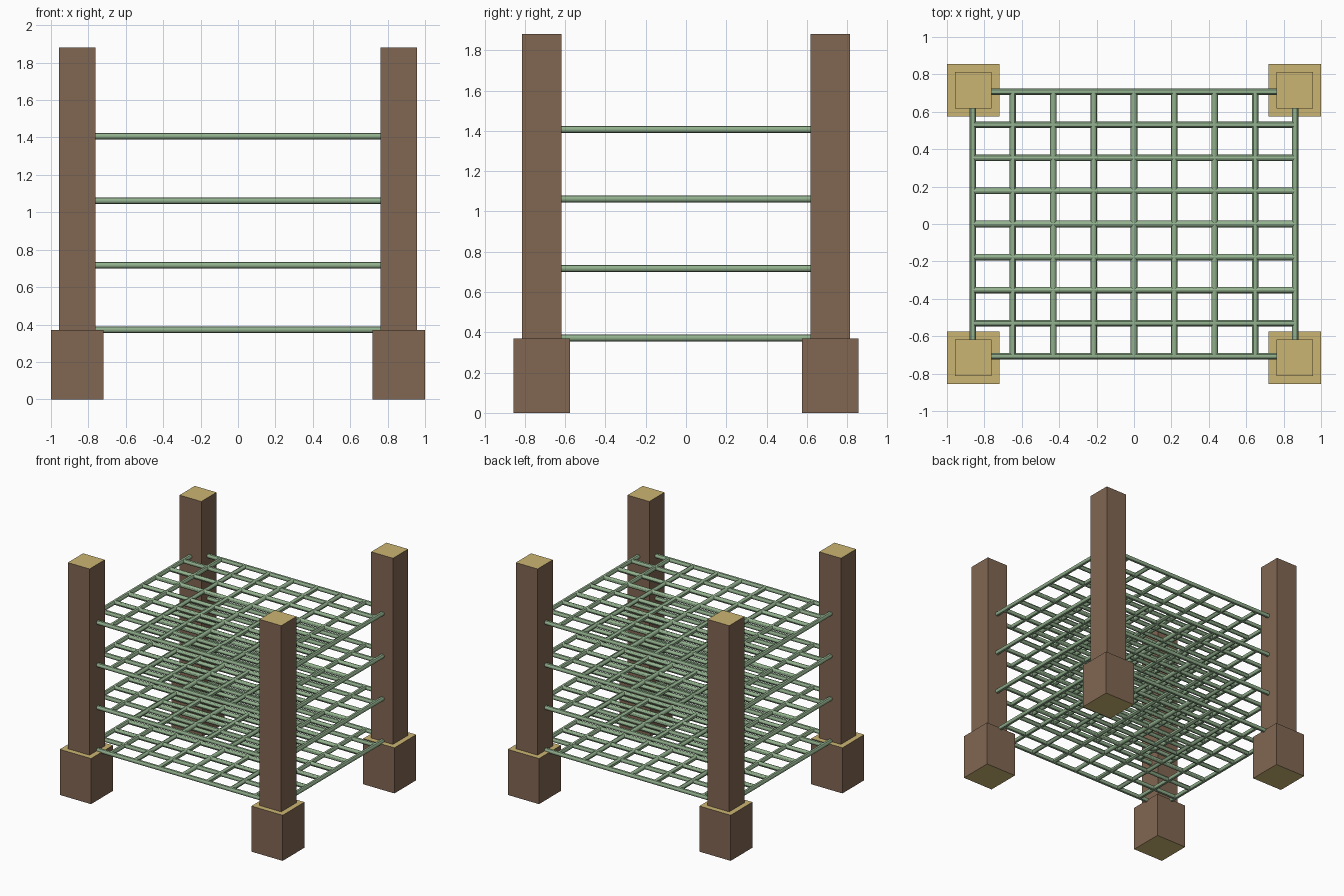
import bpy, bmesh
from mathutils import Matrix

cube = bpy.data.objects.get("Cube")
if cube:
    bpy.data.objects.remove(cube, do_unlink=True)


def make_material(name, rgb):
    mat = bpy.data.materials.new(name)
    mat.use_nodes = True
    color = (*rgb, 1)
    mat.diffuse_color = color
    mat.node_tree.nodes["Principled BSDF"].inputs["Base Color"].default_value = color
    return mat


bark = make_material("brown wood", (0.22, 0.135, 0.085))
end_grain = make_material("tan end grain", (0.60, 0.46, 0.17))
green = make_material("sage green", (0.29, 0.44, 0.27))

POST_X, POST_Y = 0.86, 0.716
ROD_X, ROD_Y = 0.863, 0.707
RADIUS = 0.0175
CELLS = 8
LEVELS = [0.372 + 0.345 * i for i in range(4)]


def finish(name, bm, materials):
    mesh = bpy.data.meshes.new(name)
    bm.to_mesh(mesh)
    bm.free()
    for mat in materials:
        mesh.materials.append(mat)
    obj = bpy.data.objects.new(name, mesh)
    bpy.context.collection.objects.link(obj)
    return obj


def timber(name, x, y, half, bottom, top):
    """Square block with brown sides and tan cut ends."""
    bm = bmesh.new()
    size = Matrix.Diagonal((2 * half, 2 * half, top - bottom, 1))
    place = Matrix.Translation((x, y, (bottom + top) / 2))
    bmesh.ops.create_cube(bm, size=1, matrix=place @ size)
    bm.normal_update()
    for face in bm.faces:
        face.material_index = int(abs(face.normal.z) > 0.5)
    return finish(name, bm, [bark, end_grain])


def add_rod(bm, x, y, length, axis):
    """Round bar lying along x or y."""
    turn = Matrix.Rotation(1.5707963, 4, "Y" if axis == "x" else "X")
    bmesh.ops.create_cone(bm, cap_ends=True, segments=12, radius1=RADIUS,
                          radius2=RADIUS, depth=length,
                          matrix=Matrix.Translation((x, y, 0)) @ turn)


# Corner posts on wider footings
for sx, side in ((-1, "right"), (1, "left")):
    for sy, end in ((-1, "front"), (1, "back")):
        x, y = sx * POST_X, sy * POST_Y
        timber(f"{end}_{side}_footing", x, y, 0.14, 0, 0.37)
        timber(f"{end}_{side}_post", x, y, 0.0975, 0.37, 1.88)

# Grid shelves of crossed bars
for number, height in enumerate(LEVELS, 1):
    bm = bmesh.new()
    for i in range(CELLS + 1):
        t = 2 * i / CELLS - 1
        add_rod(bm, 0, t * ROD_Y, 2 * ROD_X, "x")
        add_rod(bm, t * ROD_X, 0, 2 * ROD_Y, "y")
    shelf = finish(f"grid_shelf_{number}", bm, [green])
    shelf.location.z = height
    bpy.ops.object.select_all(action="DESELECT")
    shelf.select_set(True)
    bpy.context.view_layer.objects.active = shelf
    bpy.ops.object.shade_smooth_by_angle()
    shelf.select_set(False)
